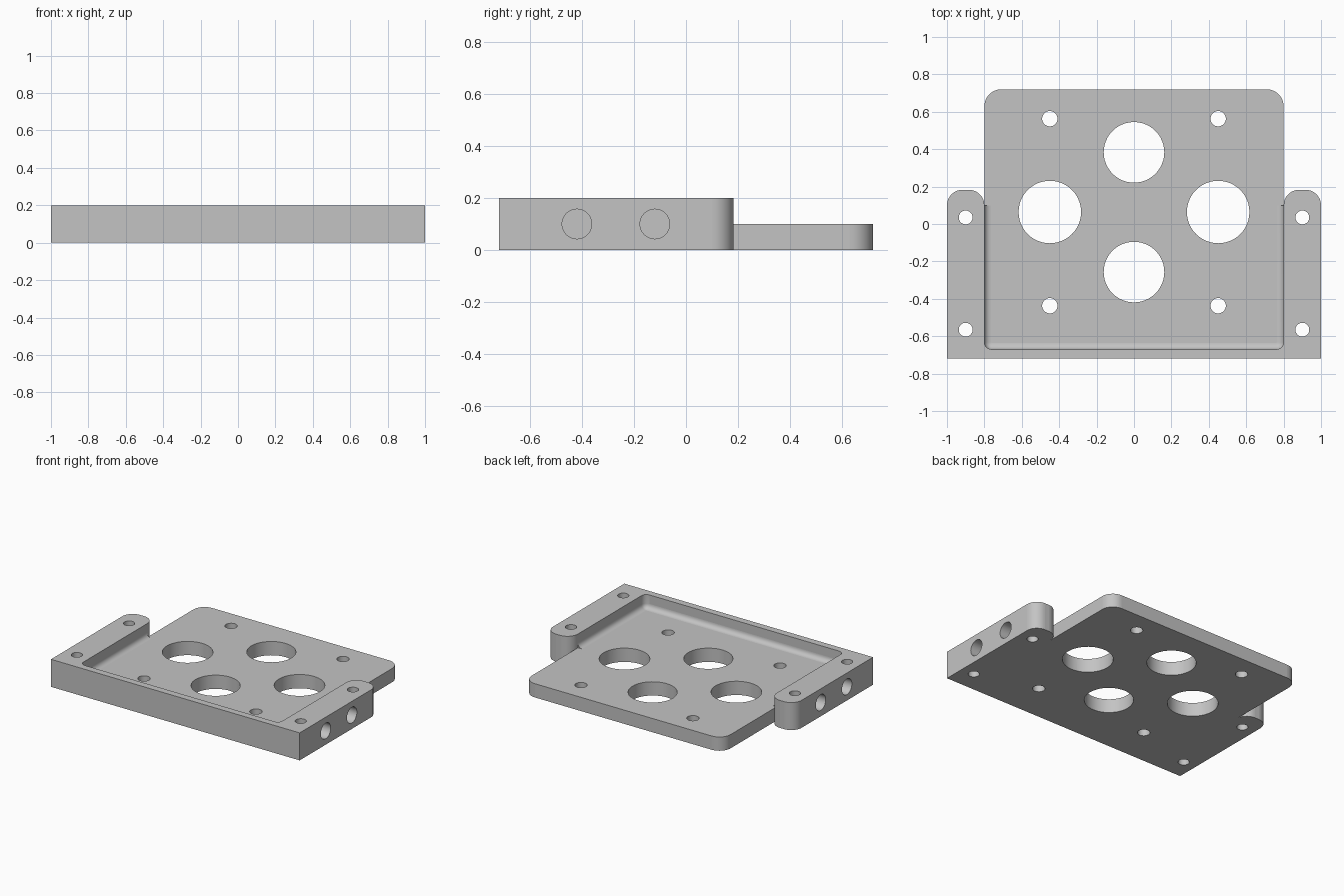
import bpy, bmesh
from math import sin, cos, pi, radians

cube = bpy.data.objects.get("Cube")
if cube:
    bpy.data.objects.remove(cube, do_unlink=True)

WIDE, TALL, FLOOR = 0.8, 0.2, 0.1      # inner half width, rim height, plate height
FRONT, BACK, RAIL_Y = -0.72, 0.72, 0.1
FILLET = 0.035

metal = bpy.data.materials.new("plain grey")
metal.use_nodes = True
grey = (0.55, 0.55, 0.55, 1)
metal.diffuse_color = grey
metal.node_tree.nodes["Principled BSDF"].inputs["Base Color"].default_value = grey


def arc(cx, cy, r, start, end, steps=10):
    """Points on an arc, angles in degrees."""
    angles = [radians(start + (end - start) * i / steps) for i in range(steps + 1)]
    return [(cx + r * cos(a), cy + r * sin(a)) for a in angles]


def loft(name, layers):
    """Closed solid through stacked outlines, given as (outline, z)."""
    bm = bmesh.new()
    rings = [[bm.verts.new((x, y, z)) for x, y in pts] for pts, z in layers]
    n = len(rings[0])
    for low, high in zip(rings, rings[1:]):
        for i in range(n):
            j = (i + 1) % n
            bm.faces.new((low[i], low[j], high[j], high[i]))
    bm.faces.new(rings[0][::-1])
    bm.faces.new(rings[-1])
    bmesh.ops.recalc_face_normals(bm, faces=bm.faces)
    mesh = bpy.data.meshes.new(name)
    bm.to_mesh(mesh)
    bm.free()
    obj = bpy.data.objects.new(name, mesh)
    bpy.context.collection.objects.link(obj)
    mesh.materials.append(metal)
    return obj


def combine(target, tool, operation):
    """Apply a boolean and discard the tool."""
    mod = target.modifiers.new("boolean", 'BOOLEAN')
    mod.operation, mod.solver, mod.object = operation, 'EXACT', tool
    bpy.context.view_layer.objects.active = target
    bpy.ops.object.modifier_apply(modifier=mod.name)
    bpy.data.objects.remove(tool, do_unlink=True)


def pocket_outline(inset):
    """Pocket outline, open past the rear, with rounded front corners."""
    w, y = WIDE - inset, -0.67 + inset
    r = max(FILLET + 0.003 - inset, 0.003)
    return ([(w, 0.2), (-w, 0.2)] + arc(-w + r, y + r, r, 180, 270, 6)
            + arc(w - r, y + r, r, 270, 360, 6))


# Front block with the two rounded rails
r = 0.083
right_rail = arc(1 - r, RAIL_Y, r, 0, 90) + arc(WIDE + r, RAIL_Y, r, 90, 180)
left_rail = [(-x, y) for x, y in reversed(right_rail)]
outline = [(-1, FRONT), (1, FRONT)] + right_rail + left_rail
bracket = loft("mounting_plate", [(outline, 0), (outline, TALL)])

# Recess with a rounded foot along its walls
layers = []
for i in range(7):
    a = i / 6 * pi / 2
    layers.append((pocket_outline(FILLET * (1 - sin(a))), FLOOR + FILLET * (1 - cos(a))))
layers.append((pocket_outline(0), 0.3))
combine(bracket, loft("pocket_cutter", layers), 'DIFFERENCE')

# Thin rear tongue with rounded corners
c = 0.09
tongue = ([(-WIDE, 0.05), (WIDE, 0.05)] + arc(WIDE - c, BACK - c, c, 0, 90)
          + arc(-WIDE + c, BACK - c, c, 90, 180))
combine(bracket, loft("rear_tongue", [(tongue, 0), (tongue, FLOOR)]), 'UNION')

# Vertical through holes: (x, y, radius)
holes = [(0, 0.383, 0.162), (0, -0.257, 0.162)]
for side in (-1, 1):
    holes += [(side * 0.45, 0.064, 0.167),
              (side * 0.45, 0.563, 0.041), (side * 0.45, -0.437, 0.041),
              (side * 0.9, 0.035, 0.037), (side * 0.9, -0.565, 0.037)]
for x, y, radius in holes:
    ring = arc(x, y, radius, 0, 360, 48)[:-1]
    combine(bracket, loft("hole_cutter", [(ring, -0.1), (ring, 0.3)]), 'DIFFERENCE')

# Blind holes in the outer side faces
for side in (-1, 1):
    for y in (-0.42, -0.12):
        ring = arc(0, 0, 0.057, 0, 360, 48)[:-1]
        drill = loft("side_hole_cutter", [(ring, 0), (ring, 0.3)])
        for v in drill.data.vertices:
            px, py, pz = v.co
            v.co = (side * (0.85 + pz), y + side * px, FLOOR + py)
        bm = bmesh.new()
        bm.from_mesh(drill.data)
        bmesh.ops.recalc_face_normals(bm, faces=bm.faces)
        bm.to_mesh(drill.data)
        bm.free()
        combine(bracket, drill, 'DIFFERENCE')

# Smooth curved walls, flat level faces
bpy.ops.object.select_all(action='DESELECT')
bracket.select_set(True)
bpy.context.view_layer.objects.active = bracket
bpy.ops.object.shade_smooth_by_angle(angle=radians(30))
for face in bracket.data.polygons:
    if max(abs(n) for n in face.normal) > 0.9995:
        face.use_smooth = False
